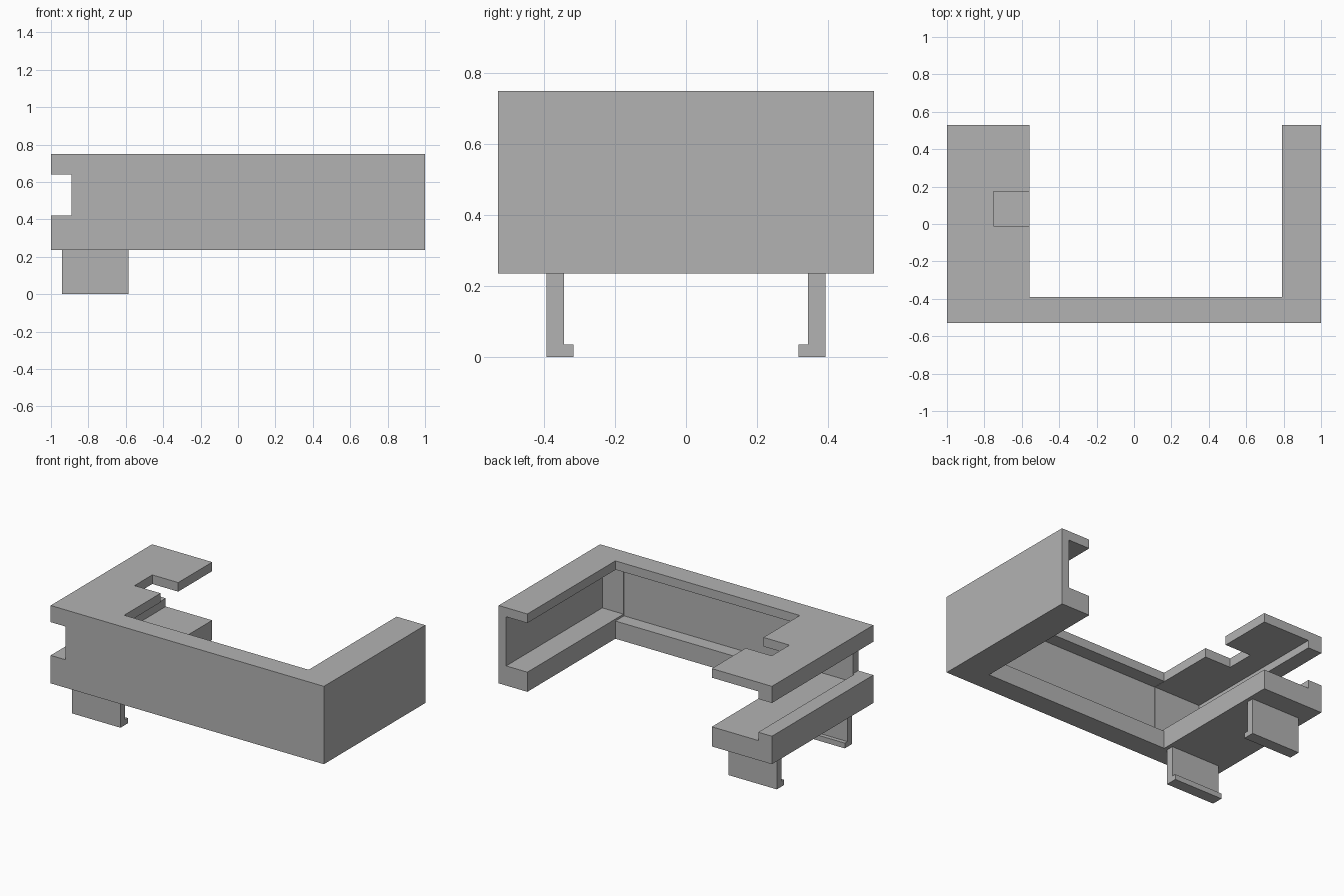
import bpy
import bmesh
from mathutils import Vector

cube = bpy.data.objects.get("Cube")
if cube:
    bpy.data.objects.remove(cube, do_unlink=True)

# One plain grey for every part
GREY = (0.45, 0.45, 0.45, 1.0)
grey = bpy.data.materials.new("plain grey")
grey.use_nodes = True
grey.diffuse_color = GREY
grey.node_tree.nodes["Principled BSDF"].inputs["Base Color"].default_value = GREY


def prism(name, points, direction):
    """Extrude a closed outline along a direction."""
    bm = bmesh.new()
    face = bm.faces.new([bm.verts.new(p) for p in points])
    side = bmesh.ops.extrude_face_region(bm, geom=[face])["geom"]
    bmesh.ops.translate(bm, vec=Vector(direction),
                        verts=[v for v in side if isinstance(v, bmesh.types.BMVert)])
    bmesh.ops.recalc_face_normals(bm, faces=bm.faces)
    mesh = bpy.data.meshes.new(name)
    bm.to_mesh(mesh)
    bm.free()
    mesh.materials.append(grey)
    obj = bpy.data.objects.new(name, mesh)
    bpy.context.collection.objects.link(obj)
    return obj


def box(name, x, y, z):
    outline = [(x[0], y[0], z[0]), (x[1], y[0], z[0]), (x[1], y[1], z[0]), (x[0], y[1], z[0])]
    return prism(name, outline, (0, 0, z[1] - z[0]))


def carve(target, cutter):
    """Subtract the cutter and discard it."""
    mod = target.modifiers.new("carve", 'BOOLEAN')
    mod.operation = 'DIFFERENCE'
    mod.solver = 'EXACT'
    mod.object = cutter
    bpy.context.view_layer.objects.active = target
    bpy.ops.object.modifier_apply(modifier=mod.name)
    bpy.data.objects.remove(cutter, do_unlink=True)


# U-shaped counter body
FRONT, BACK = -0.53, 0.53
BASE, TOP = 0.235, 0.75
WIDE, SLIM, INNER = -0.56, 0.79, -0.39
plan = [(-1, FRONT), (1, FRONT), (1, BACK), (SLIM, BACK),
        (SLIM, INNER), (WIDE, INNER), (WIDE, BACK), (-1, BACK)]
counter = prism("counter_body", [(x, y, BASE) for x, y in plan], (0, 0, TOP - BASE))

# Hollow between the base and the worktop, open to the inside and back
carve(counter, box("shelf_hollow", (-0.9, 0.945), (-0.475, 1), (0.365, 0.69)))
# Slightly deeper hollow along the front run
carve(counter, box("front_hollow", (WIDE, SLIM), (-0.48, 0), (0.352, 0.692)))
# Long slot through the outer wall of the wide arm
carve(counter, box("side_slot", (-1.2, -0.89), (-1, 1), (0.42, 0.64)))
# Square notch in the worktop of the wide arm
carve(counter, box("top_notch", (-0.75, -0.4), (-0.01, 0.175), (0.6, 0.9)))

# Two plate legs with inward foot lips
profile = [(0.393, 0), (0.393, BASE), (0.344, BASE), (0.344, 0.035), (0.317, 0.035), (0.317, 0)]
for name, side in (("front_leg", -1), ("back_leg", 1)):
    prism(name, [(-0.94, side * y, z) for y, z in profile], (0.355, 0, 0))
